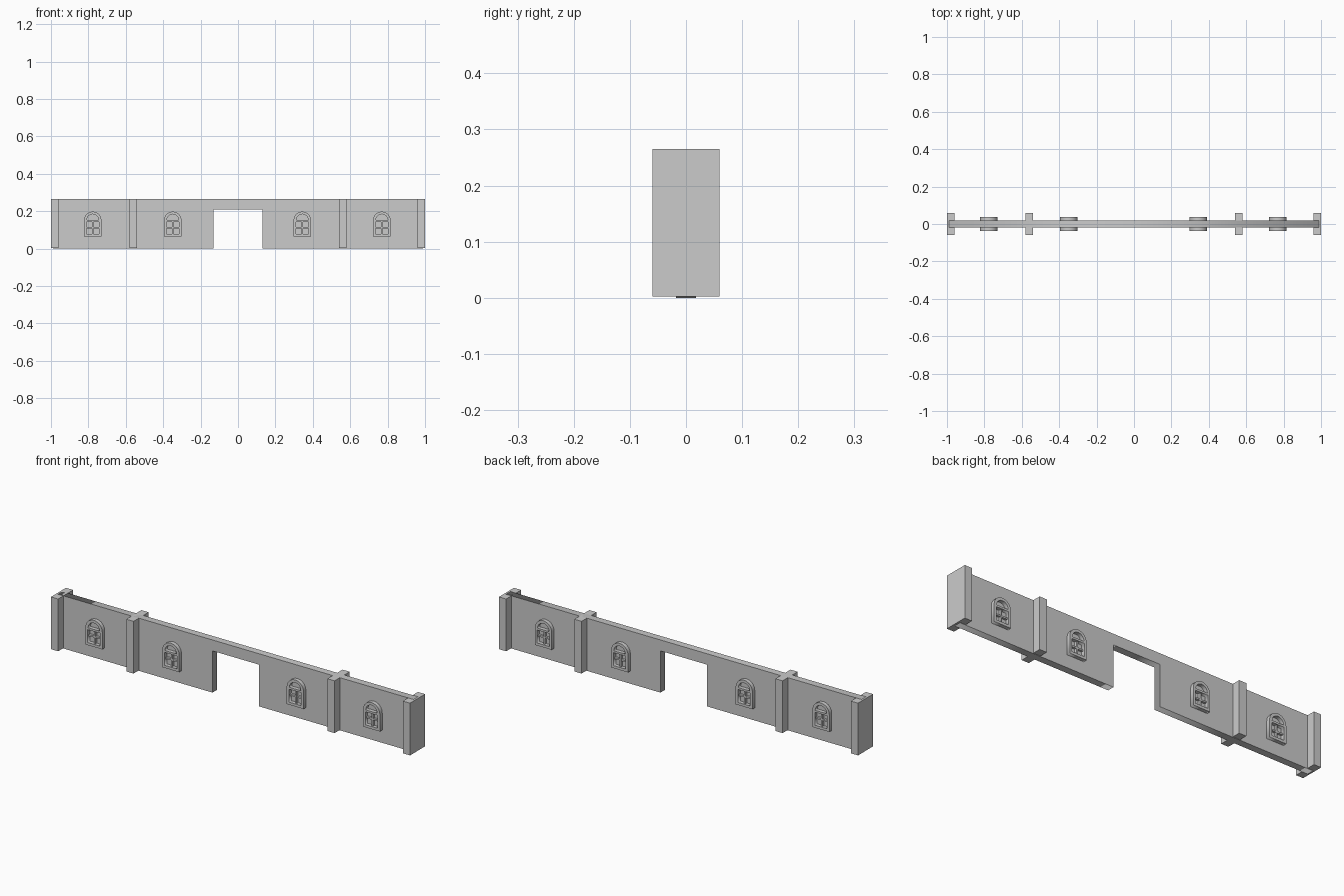
import bpy, math

if "Cube" in bpy.data.objects:
    bpy.data.objects.remove(bpy.data.objects["Cube"])

H = 0.265      # wall height
T = 0.018      # half wall thickness


def box(name, x0, x1, y0, y1, z0, z1):
    bpy.ops.mesh.primitive_cube_add(size=1, location=((x0 + x1) / 2, (y0 + y1) / 2, (z0 + z1) / 2))
    ob = bpy.context.object
    ob.name = name
    ob.scale = (x1 - x0, y1 - y0, z1 - z0)
    bpy.ops.object.transform_apply(location=False, rotation=False, scale=True)
    return ob


def plate(name, outlines, half_depth, x=0.0):
    """Extrude x/z outlines along y; inner outlines become holes."""
    cu = bpy.data.curves.new(name, 'CURVE')
    cu.dimensions = '2D'
    cu.fill_mode = 'BOTH'
    cu.extrude = half_depth
    for pts in outlines:
        sp = cu.splines.new('POLY')
        sp.points.add(len(pts) - 1)
        for p, (px, pz) in zip(sp.points, pts):
            p.co = (px, pz, 0, 1)
        sp.use_cyclic_u = True
    ob = bpy.data.objects.new(name, cu)
    bpy.context.collection.objects.link(ob)
    ob.location.x = x
    ob.rotation_euler.x = math.pi / 2
    bpy.ops.object.select_all(action='DESELECT')
    ob.select_set(True)
    bpy.context.view_layer.objects.active = ob
    bpy.ops.object.convert(target='MESH')
    return bpy.context.object


def arc(r, zc, n=10):
    return [(r * math.cos(math.pi * i / n), zc + r * math.sin(math.pi * i / n)) for i in range(n + 1)]


def rect(w, z0, z1):
    return [(-w, z0), (w, z0), (w, z1), (-w, z1)]


# wall with gateway
plate("wall", [[(-0.99, 0), (-0.13, 0), (-0.13, 0.21), (0.13, 0.21),
                (0.13, 0), (0.99, 0), (0.99, H), (-0.99, H)]], T)

# pillars
for side in (-1, 1):
    for label, c in (("end", 0.98), ("middle", 0.56)):
        box(label + "_pillar", side * c - 0.02, side * c + 0.02, -0.06, 0.06, 0.002, H)

# arched windows, showing on both faces of the wall
for x in (-0.777, -0.349, 0.344, 0.769):
    outer = [(-0.047, 0.064), (0.047, 0.064)] + arc(0.047, 0.151)
    plate("window_frame", [outer, rect(0.034, 0.077, 0.142), arc(0.032, 0.152)], 0.037, x)
    box("glazing_bar_upright", x - 0.004, x + 0.004, -0.03, 0.03, 0.076, 0.143)
    box("glazing_bar_cross", x - 0.035, x + 0.035, -0.029, 0.029, 0.107, 0.115)
